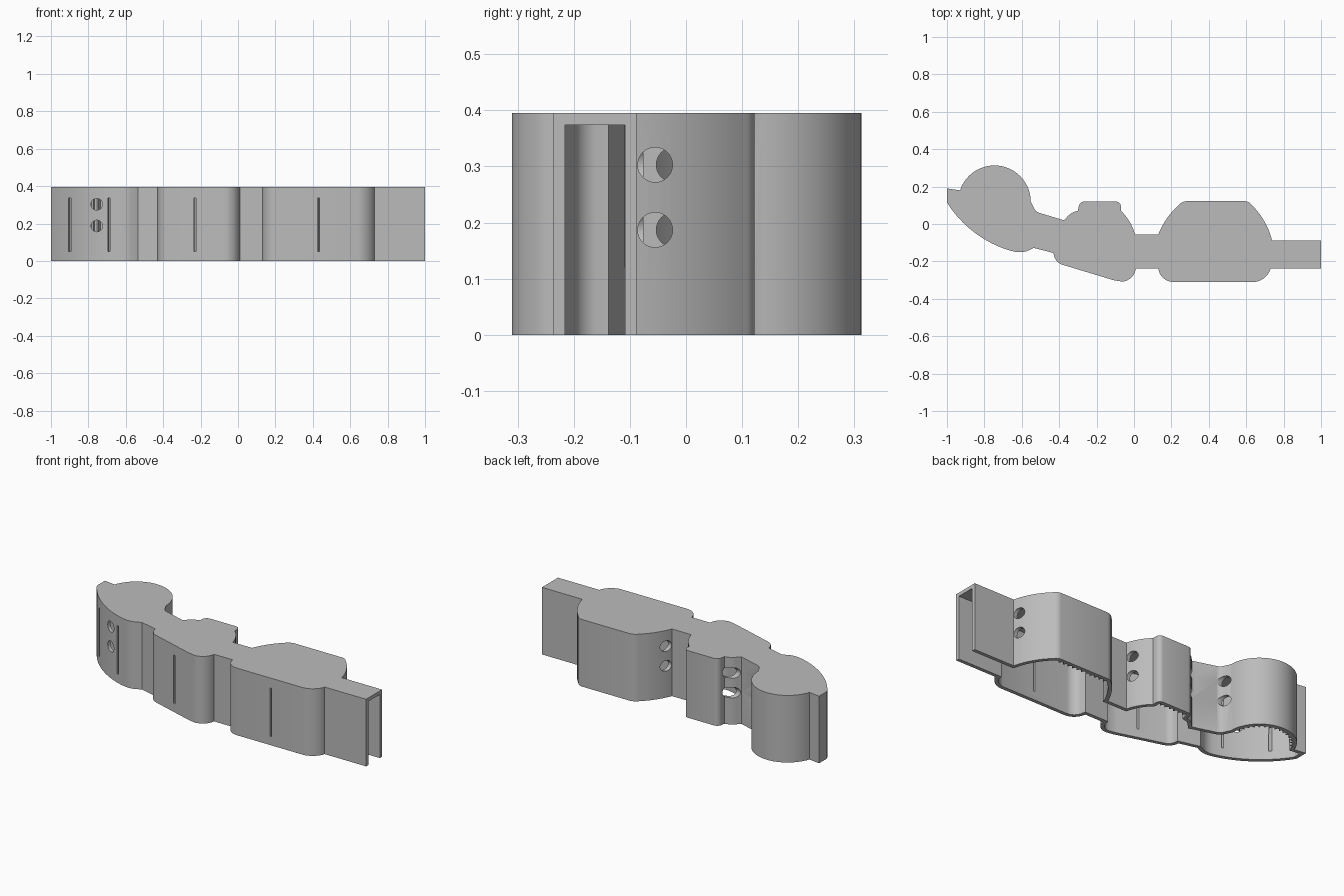
import bpy, bmesh, math
from mathutils import Vector, Matrix

HEIGHT, WALL = 0.395, 0.021

cube = bpy.data.objects.get("Cube")
if cube:
    bpy.data.objects.remove(cube, do_unlink=True)

grey = bpy.data.materials.new("plain grey")
grey.use_nodes = True
colour = (0.5, 0.5, 0.5, 1)
grey.diffuse_color = colour
grey.node_tree.nodes["Principled BSDF"].inputs["Base Color"].default_value = colour


def make_object(name, bm):
    bmesh.ops.recalc_face_normals(bm, faces=bm.faces)
    mesh = bpy.data.meshes.new(name)
    bm.to_mesh(mesh)
    bm.free()
    mesh.materials.append(grey)
    obj = bpy.data.objects.new(name, mesh)
    bpy.context.collection.objects.link(obj)
    return obj


def arc(a, m, b, n=8):
    """Points on the circle through a, m and b."""
    a, m, b = Vector(a), Vector(m), Vector(b)
    d = 2 * (a.x * (m.y - b.y) + m.x * (b.y - a.y) + b.x * (a.y - m.y))
    aa, mm, bb = a.dot(a), m.dot(m), b.dot(b)
    c = Vector(((aa * (m.y - b.y) + mm * (b.y - a.y) + bb * (a.y - m.y)) / d,
                (aa * (b.x - m.x) + mm * (a.x - b.x) + bb * (m.x - a.x)) / d))
    start = math.atan2(a.y - c.y, a.x - c.x)
    sweep = math.atan2(b.y - c.y, b.x - c.x) - start
    clockwise = (m - a).cross(b - m) < 0
    sweep = -((-sweep) % math.tau) if clockwise else sweep % math.tau
    r = (a - c).length
    return [(c.x + r * math.cos(start + sweep * i / n),
             c.y + r * math.sin(start + sweep * i / n)) for i in range(n + 1)]


# Outline seen from above: back side from the tip to the open end, then the front
bulge, bulge_r = Vector((-0.745, 0.12)), 0.193
outline = [(-1, 0.19)]
outline += arc((-0.93, 0.18), (-0.745, 0.313), (-0.552, 0.12), 32)
outline += arc((-0.535, 0.085), (-0.525, 0.07), (-0.508, 0.06), 4)
outline += [(-0.375, 0.02)]
outline += arc((-0.36, 0.035), (-0.335, 0.057), (-0.30, 0.07))
outline += arc((-0.296, 0.09), (-0.287, 0.111), (-0.265, 0.12), 6)
outline += arc((-0.095, 0.12), (-0.077, 0.111), (-0.07, 0.09), 6)
outline += arc((-0.07, 0.07), (-0.022, 0.01), (0.005, -0.055))
outline += arc((0.13, -0.055), (0.178, 0.033), (0.235, 0.098), 10)
outline += arc((0.24, 0.103), (0.258, 0.116), (0.28, 0.122), 4)
outline += arc((0.595, 0.122), (0.613, 0.117), (0.628, 0.103), 4)
outline += arc((0.633, 0.098), (0.695, 0.018), (0.738, -0.088), 10)
outline += [(1, -0.088), (1, -0.237), (0.73, -0.237)]
outline += arc((0.727, -0.25), (0.694, -0.29), (0.645, -0.31))
outline += arc((0.21, -0.31), (0.152, -0.285), (0.13, -0.237))
outline += arc((0.01, -0.237), (-0.015, -0.287), (-0.065, -0.308))
outline += arc((-0.10, -0.302), (-0.11, -0.30), (-0.12, -0.297), 2)
outline += arc((-0.385, -0.217), (-0.417, -0.193), (-0.43, -0.155))
outline += [(-0.535, -0.128)]
outline += arc((-0.575, -0.146), (-0.615, -0.151), (-0.65, -0.145), 5)
outline += arc((-0.67, -0.14), (-0.86, -0.04), (-1, 0.115), 16)

# Shell: roof and side skin, open below and at the left end
bm = bmesh.new()
top = [bm.verts.new((x, y, HEIGHT)) for x, y in outline]
low = [bm.verts.new((x, y, 0)) for x, y in outline]
bm.faces.new(top[::-1])
for i in range(len(outline)):
    j = (i + 1) % len(outline)
    if min(outline[i][0], outline[j][0]) < 0.99:
        bm.faces.new((top[i], top[j], low[j], low[i]))
shell = make_object("hollow_shell", bm)
# Face the roof upwards so that the wall grows inwards
if max(shell.data.polygons, key=lambda p: p.area).normal.z < 0:
    shell.data.flip_normals()
thick = shell.modifiers.new("wall", 'SOLIDIFY')
thick.thickness = WALL
thick.offset = -1
thick.use_even_offset = True

# Cutters: paired cable holes at the joints and narrow slots in the front
bm = bmesh.new()


def hole(x, y, length, axis):
    for z in (0.187, 0.303):
        turn = Matrix.Rotation(math.pi / 2, 4, axis)
        bmesh.ops.create_cone(bm, cap_ends=True, segments=32, radius1=0.031,
                              radius2=0.031, depth=length,
                              matrix=Matrix.Translation((x, y, z)) @ turn)


hole(0.73, -0.055, 0.14, 'Y')
hole(0.07, -0.022, 0.25, 'Y')
hole(-0.32, 0.054, 0.13, 'Y')
hole(-0.55, 0.09, 0.10, 'Y')
hole(-0.755, -0.10, 0.18, 'X')
for x, y in ((-0.90, 0.01), (-0.69, -0.13), (-0.23, -0.26), (0.43, -0.31)):
    bmesh.ops.create_cube(bm, size=1, matrix=Matrix.Translation((x, y, 0.193))
                          @ Matrix.Diagonal((0.012, 0.12, 0.285, 1)))
cutter = make_object("hole_cutter", bm)
cutter.hide_render = True
cut = shell.modifiers.new("holes", 'BOOLEAN')
cut.operation = 'DIFFERENCE'
cut.solver = 'EXACT'
cut.object = cutter

bpy.ops.object.select_all(action='DESELECT')
bpy.context.view_layer.objects.active = shell
shell.select_set(True)
for name in ("wall", "holes"):
    bpy.ops.object.modifier_apply(modifier=name)
bpy.data.objects.remove(cutter, do_unlink=True)
bpy.ops.object.shade_smooth_by_angle(angle=math.radians(25))

# Upright triangular grip ribs along the inside of the back wall
bm = bmesh.new()


def rib(base, inward):
    base, inward = Vector(base), Vector(inward)
    side = Vector((-inward.y, inward.x)) * 0.011
    tri = [base - inward * 0.004 + side, base - inward * 0.004 - side,
           base + inward * 0.016]
    rings = [[bm.verts.new((p.x, p.y, z)) for p in tri]
             for z in (0, HEIGHT - WALL)]
    for ring in rings:
        bm.faces.new(ring)
    for i in range(3):
        j = (i + 1) % 3
        bm.faces.new((rings[0][i], rings[0][j], rings[1][j], rings[1][i]))


for start, count, y in ((0.28, 11, 0.122), (-0.255, 6, 0.12)):
    for i in range(count):
        rib((start + i * 0.03, y - WALL), (0, -1))
for degrees in range(10, 151, 10):
    out = Vector((math.cos(math.radians(degrees)), math.sin(math.radians(degrees))))
    rib(bulge + out * (bulge_r - WALL), -out)
make_object("grip_ribs", bm)
